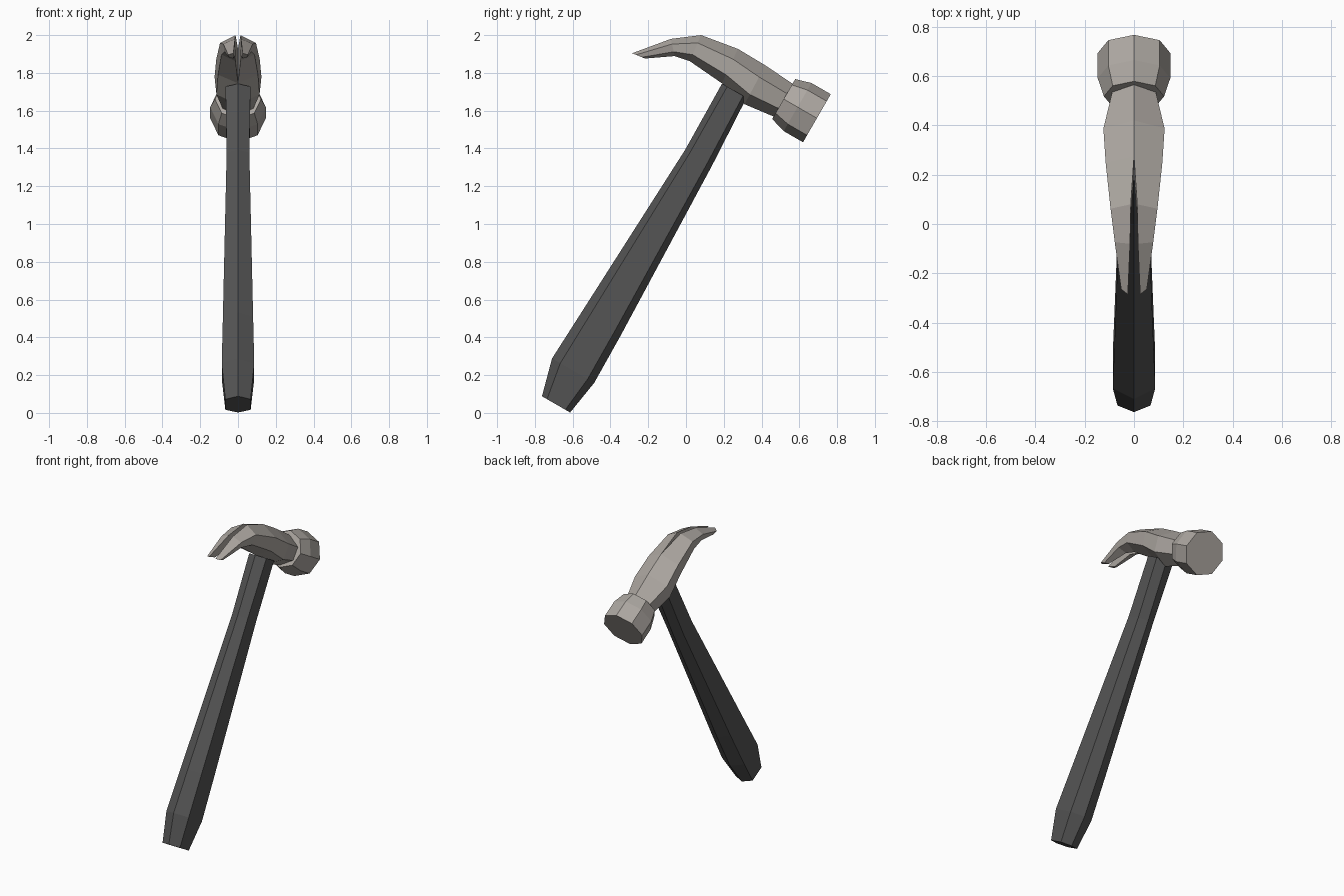
import bpy, bmesh
from math import cos, sin, tau
from mathutils import Vector

if "Cube" in bpy.data.objects:
    bpy.data.objects.remove(bpy.data.objects["Cube"])

D = Vector((0, 0.5, 0.866))      # along the handle
P = Vector((0, 0.866, -0.5))     # along the striking head
X = Vector((1, 0, 0))


def material(name, c):
    m = bpy.data.materials.new(name)
    m.diffuse_color = (*c, 1)
    m.use_nodes = True
    m.node_tree.nodes["Principled BSDF"].inputs["Base Color"].default_value = m.diffuse_color
    return m


def loft(name, rings, mat, skip=None):
    """Skin closed rings of points; skip(segment, side) leaves quads open."""
    bm = bmesh.new()
    vs = [[bm.verts.new(p) for p in r] for r in rings]
    n = len(rings[0])
    for i in range(len(vs) - 1):
        for j in range(n):
            if skip and skip(i, j):
                continue
            k = (j + 1) % n
            bm.faces.new((vs[i][j], vs[i][k], vs[i + 1][k], vs[i + 1][j]))
    bm.faces.new(vs[0])
    bm.faces.new(vs[-1])
    bmesh.ops.remove_doubles(bm, verts=bm.verts, dist=1e-5)
    bmesh.ops.recalc_face_normals(bm, faces=bm.faces)
    me = bpy.data.meshes.new(name)
    bm.to_mesh(me)
    bm.free()
    me.materials.append(mat)
    ob = bpy.data.objects.new(name, me)
    bpy.context.collection.objects.link(ob)
    return ob


steel = material("steel", (0.42, 0.39, 0.36))
grip = material("grip", (0.09, 0.09, 0.09))

# Handle: six-sided grip; (distance, front, back, half width)
base = Vector((0, -0.688, 0.045))
rings = []
for t, f, b, w in [(0, -0.086, 0.086, 0.067), (0.2, -0.14, 0.118, 0.086),
                   (0.49, -0.127, 0.114, 0.080), (1.51, -0.082, 0.083, 0.060),
                   (1.91, -0.088, 0.062, 0.066)]:
    o = base + D * t
    rings.append([o + P * f, o + P * f * 0.64 + X * w, o + P * b * 0.66 + X * w,
                  o + P * b, o + P * b * 0.66 - X * w, o + P * f * 0.64 - X * w])
loft("handle", rings, grip)

# Claw body: right half, mirrored; (top y, top z, bottom y, bottom z, width, slit)
rings = []
for ty, tz, by, bz, w, g in [(0.575, 1.735, 0.485, 1.56, 0.085, 0),
                             (0.42, 1.84, 0.31, 1.634, 0.124, 0),
                             (0.275, 1.927, 0.19, 1.745, 0.115, 0),
                             (0.08, 2.0, 0.02, 1.862, 0.095, 0.013),
                             (-0.08, 1.98, -0.06, 1.889, 0.078, 0.016),
                             (-0.285, 1.904, -0.217, 1.876, 0.052, 0.025)]:
    a, b = Vector((g, ty, tz)), Vector((g, by, bz))
    up, low = a.lerp(b, 0.3), a.lerp(b, 0.75)
    up.x, low.x = w, w * 0.92
    rings.append([a, up, low, b])
claw = loft("claw_body", rings, steel, skip=lambda i, j: i < 2 and j == 3)
m = claw.modifiers.new("mirror", 'MIRROR')
m.use_clip = True
m.merge_threshold = 0.0005

# Striking face: octagonal drum with a chamfered back
face = Vector((0, 0.693, 1.56))
side = D.normalized()
rings = []
for t, r in [(-0.203, 0.122), (-0.118, 0.147), (0, 0.147)]:
    rings.append([face + P * t + (X * sin(k * tau / 8) + side * cos(k * tau / 8)) * r
                  for k in range(8)])
loft("striking_face", rings, steel)
